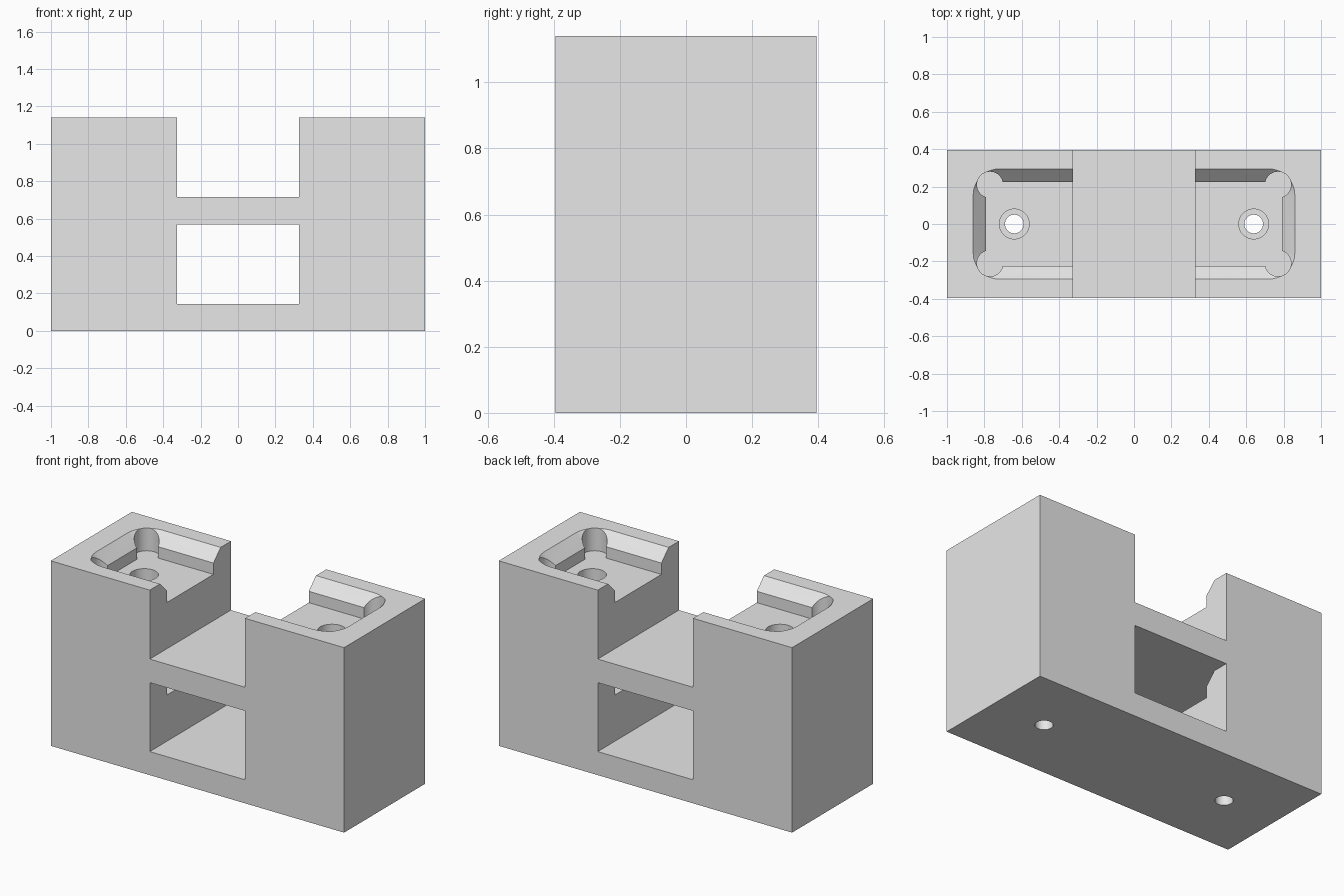
import bpy, bmesh, math

cube = bpy.data.objects.get("Cube")
if cube:
    bpy.data.objects.remove(cube, do_unlink=True)

HALF_Y = 0.395
LEVEL = 0.57          # height of one tray level
TOP = 2 * LEVEL
PLATE = 0.145         # thickness of the cross plates
GAP = 0.325           # half width of the central opening
FLOOR = 0.43          # pocket floor within a level

grey = bpy.data.materials.new("light grey")
grey.use_nodes = True
grey.diffuse_color = (0.8, 0.8, 0.8, 1)
grey.node_tree.nodes["Principled BSDF"].inputs["Base Color"].default_value = (0.8, 0.8, 0.8, 1)


def make_object(name, bm):
    bmesh.ops.recalc_face_normals(bm, faces=bm.faces)
    mesh = bpy.data.meshes.new(name)
    bm.to_mesh(mesh)
    bm.free()
    mesh.materials.append(grey)
    obj = bpy.data.objects.new(name, mesh)
    bpy.context.collection.objects.link(obj)
    return obj


def box(name, hx, hy, z0, z1):
    bm = bmesh.new()
    bmesh.ops.create_cube(bm, size=1)
    for v in bm.verts:
        v.co = (v.co.x * 2 * hx, v.co.y * 2 * hy, z0 + (v.co.z + 0.5) * (z1 - z0))
    return make_object(name, bm)


def loft(name, rings):
    """Closed solid through a stack of rings of equal point count."""
    bm = bmesh.new()
    loops = [[bm.verts.new(p) for p in ring] for ring in rings]
    for a, b in zip(loops, loops[1:]):
        for i in range(len(a)):
            j = (i + 1) % len(a)
            bm.faces.new((a[i], a[j], b[j], b[i]))
    bm.faces.new(loops[0][::-1])
    bm.faces.new(loops[-1])
    return make_object(name, bm)


def circle(x, y, z, r, n=32):
    return [(x + r * math.cos(math.tau * i / n), y + r * math.sin(math.tau * i / n), z)
            for i in range(n)]


def cylinder(name, x, y, r, z0, z1):
    return loft(name, [circle(x, y, z0, r), circle(x, y, z1, r)])


def rounded_rectangle(offset, z, cx=0.72, cy=0.155, r=0.07, steps=8):
    points = []
    for quarter, (sx, sy) in enumerate(((1, 1), (-1, 1), (-1, -1), (1, -1))):
        for i in range(steps + 1):
            a = (quarter + i / steps) * math.pi / 2
            points.append((sx * cx + (r + offset) * math.cos(a),
                           sy * cy + (r + offset) * math.sin(a), z))
    return points


def cut(target, cutter):
    mod = target.modifiers.new("cut", "BOOLEAN")
    mod.operation = "DIFFERENCE"
    mod.solver = "EXACT"
    mod.object = cutter
    bpy.context.view_layer.objects.active = target
    bpy.ops.object.modifier_apply(modifier=mod.name)
    bpy.data.objects.remove(cutter, do_unlink=True)


# Solid block
body = box("holder_body", 1, HALF_Y, 0, TOP)

for base, lid in ((0, LEVEL), (LEVEL, TOP + 0.1)):
    # Central opening above each cross plate
    cut(body, box("opening", GAP, HALF_Y + 0.1, base + PLATE, lid))
    # Flared tray pocket
    rings = [(0, base + FLOOR), (0, base + 0.5), (0.07, base + LEVEL)]
    if lid > base + LEVEL:
        rings.append((0.07, lid))
    cut(body, loft("pocket", [rounded_rectangle(o, z) for o, z in rings]))
    # Round corner reliefs
    for sx in (-1, 1):
        for sy in (-1, 1):
            cut(body, cylinder("relief", sx * 0.77, sy * 0.21, 0.07, base + FLOOR, lid))
        # Counterbore for the screw head
        cut(body, cylinder("counterbore", sx * 0.64, 0, 0.08, base + PLATE, base + FLOOR + 0.05))

# Through screw holes
for sx in (-1, 1):
    cut(body, cylinder("screw_hole", sx * 0.64, 0, 0.05, -0.1, TOP + 0.1))

# Smooth round walls, sharp edges
bpy.ops.object.select_all(action="DESELECT")
body.select_set(True)
bpy.context.view_layer.objects.active = body
bpy.ops.object.shade_smooth_by_angle(angle=math.radians(30))
